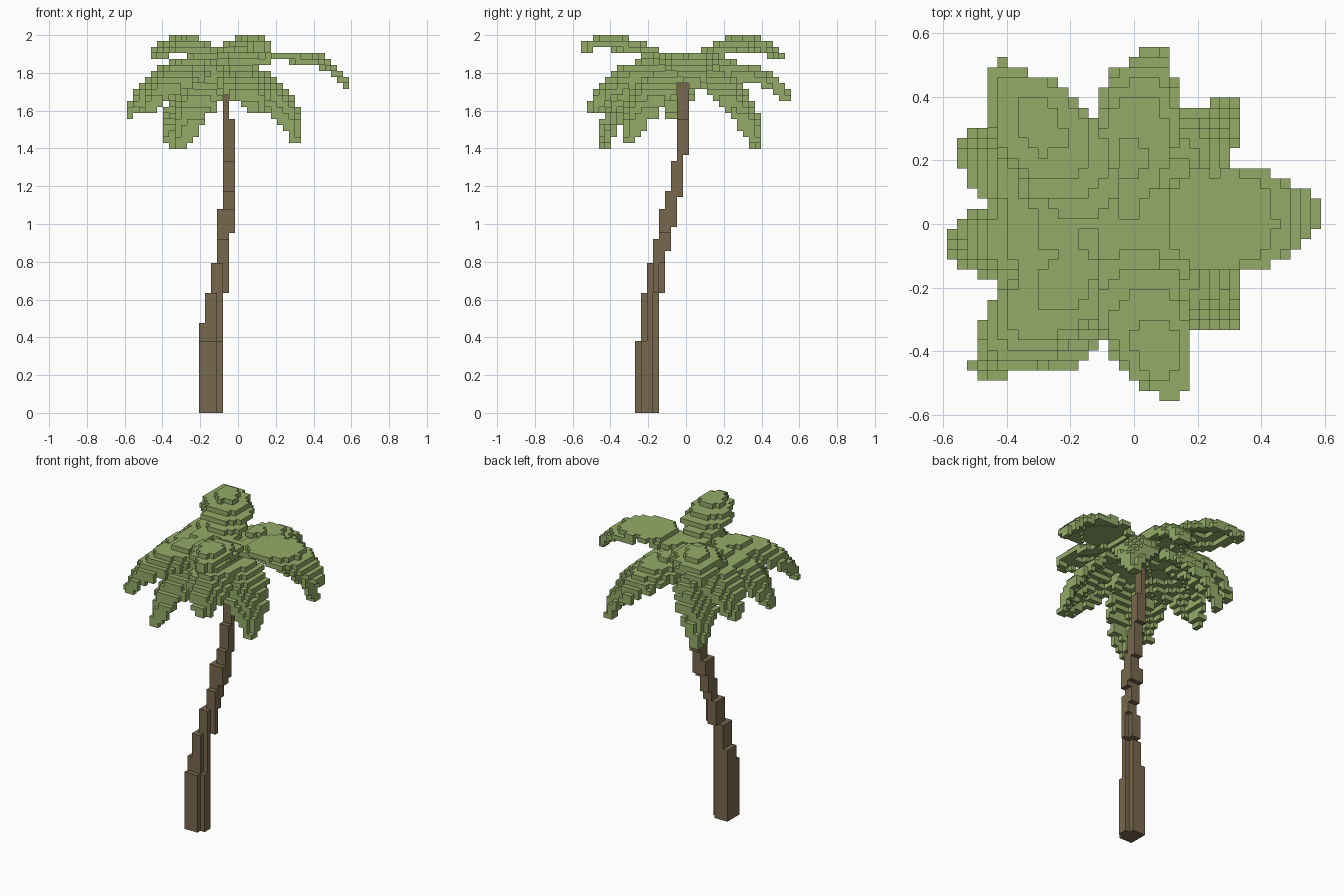
import bpy
import math
from mathutils import Vector

if "Cube" in bpy.data.objects:
    bpy.data.objects.remove(bpy.data.objects["Cube"])

V = 2 / 63  # edge length of one voxel


def material(name, rgb):
    m = bpy.data.materials.new(name)
    m.diffuse_color = (*rgb, 1)
    m.use_nodes = True
    m.node_tree.nodes["Principled BSDF"].inputs["Base Color"].default_value = m.diffuse_color
    return m


def step(table, z):
    """Last value in the table whose start height is not above z."""
    return [val for start, val in table if start <= z][-1]


# trunk: leaning, tapering stack of square voxel slices (start height, cell)
X_MIN = [(0, -6), (.48, -5), (.64, -4), (.79, -3), (1.08, -2)]
X_MAX = [(0, -3), (.64, -2), (.96, -1), (1.56, -2)]
Y_MIN = [(0, -8), (.38, -7), (.64, -6), (.79, -5), (.92, -4), (1.08, -3), (1.18, -2), (1.33, -1)]
Y_MAX = [(0, -5), (.64, -4), (.86, -3), (.98, -2), (1.15, -1), (1.37, 0)]
trunk = set()
for k in range(56):
    z = (k + .5) * V
    x0, x1, y0, y1 = (step(t, z) for t in (X_MIN, X_MAX, Y_MIN, Y_MAX))
    for i in range(x0, x1 + 1):
        for j in range(y0, y1 + 1):
            # notched corners on the right side of the thick part
            if z < .79 and i == x1 and j in (y0, y1):
                continue
            trunk.add((i, j, k))

# fronds: tip x, y, z, control height, control reach, half width, side droop
FRONDS = [
    (.572, .04, 1.74, 2.02, .75, .135, .03),
    (-.43, .49, 1.89, 2.10, .65, .125, .05),
    (.12, -.54, 1.93, 2.07, .65, .11, .04),
    (.06, .54, 1.67, 1.92, .75, .115, .06),
    (-.53, .25, 1.62, 1.96, .75, .12, .07),
    (-.572, -.07, 1.58, 1.94, .75, .12, .07),
    (-.48, -.46, 1.61, 1.95, .75, .12, .07),
    (.09, -.51, 1.60, 1.91, .75, .11, .07),
    (.315, -.29, 1.45, 1.86, .8, .115, .07),
    (.31, .36, 1.45, 1.86, .8, .105, .07),
    (-.29, -.44, 1.42, 1.86, .85, .105, .08),
    (-.35, .37, 1.42, 1.86, .85, .105, .08),
]
CROWN = Vector((-.06, -.015, 1.81))


def frond_cells(x, y, tip_z, ctrl_z, reach, width, droop):
    tip = Vector((x, y, tip_z))
    ctrl = CROWN.lerp(tip, reach)
    ctrl.z = ctrl_z
    side = Vector((CROWN.y - y, x - CROWN.x, 0)).normalized()
    cells = set()
    for a in range(121):
        t = a / 120
        p = CROWN * (1 - t) ** 2 + ctrl * 2 * t * (1 - t) + tip * t * t
        w = .015 + (width - .015) * max(0, math.sin(math.pi * t ** .85))
        w *= 1.12 - .22 * (t * 7 % 1)  # serrated leaflet edge
        for b in range(-20, 21):
            s = b / 20
            q = p + side * s * w
            q.z -= droop * s * s * w / width * min(1, 2 * t)
            cells.add((max(-18, min(18, round(q.x / V))),
                       max(-17, min(17, round(q.y / V))),
                       min(62, int(q.z / V))))
    return cells


leaves = set()
for f in FRONDS:
    leaves |= frond_cells(*f)

# crown heart where the fronds meet
for i in range(-4, 1):
    for j in range(-3, 3):
        for k in range(55, 60):
            if (i + 2) ** 2 + (j + .5) ** 2 + (k - 56.5) ** 2 < 5:
                leaves.add((i, j, k))
leaves -= trunk


def voxel_object(name, cells, solid, mat):
    """Mesh with only the outer faces of the voxels."""
    verts, faces = {}, []
    for c in sorted(cells):
        for axis in range(3):
            for d in (0, 1):
                n = list(c)
                n[axis] += 2 * d - 1
                if tuple(n) in solid:
                    continue
                quad = []
                for u, w in ((0, 0), (1, 0), (1, 1), (0, 1)):
                    p = list(c)
                    p[axis] += d
                    p[(axis + 1) % 3] += u
                    p[(axis + 2) % 3] += w
                    quad.append(verts.setdefault(tuple(p), len(verts)))
                faces.append(quad if d else quad[::-1])
    me = bpy.data.meshes.new(name)
    me.from_pydata([((x - .5) * V, (y - .5) * V, z * V) for x, y, z in verts], [], faces)
    me.materials.append(mat)
    ob = bpy.data.objects.new(name, me)
    bpy.context.collection.objects.link(ob)


solid = trunk | leaves
voxel_object("trunk", trunk, solid, material("bark", (.19, .14, .075)))
voxel_object("fronds", leaves, solid, material("leaf", (.30, .41, .14)))
